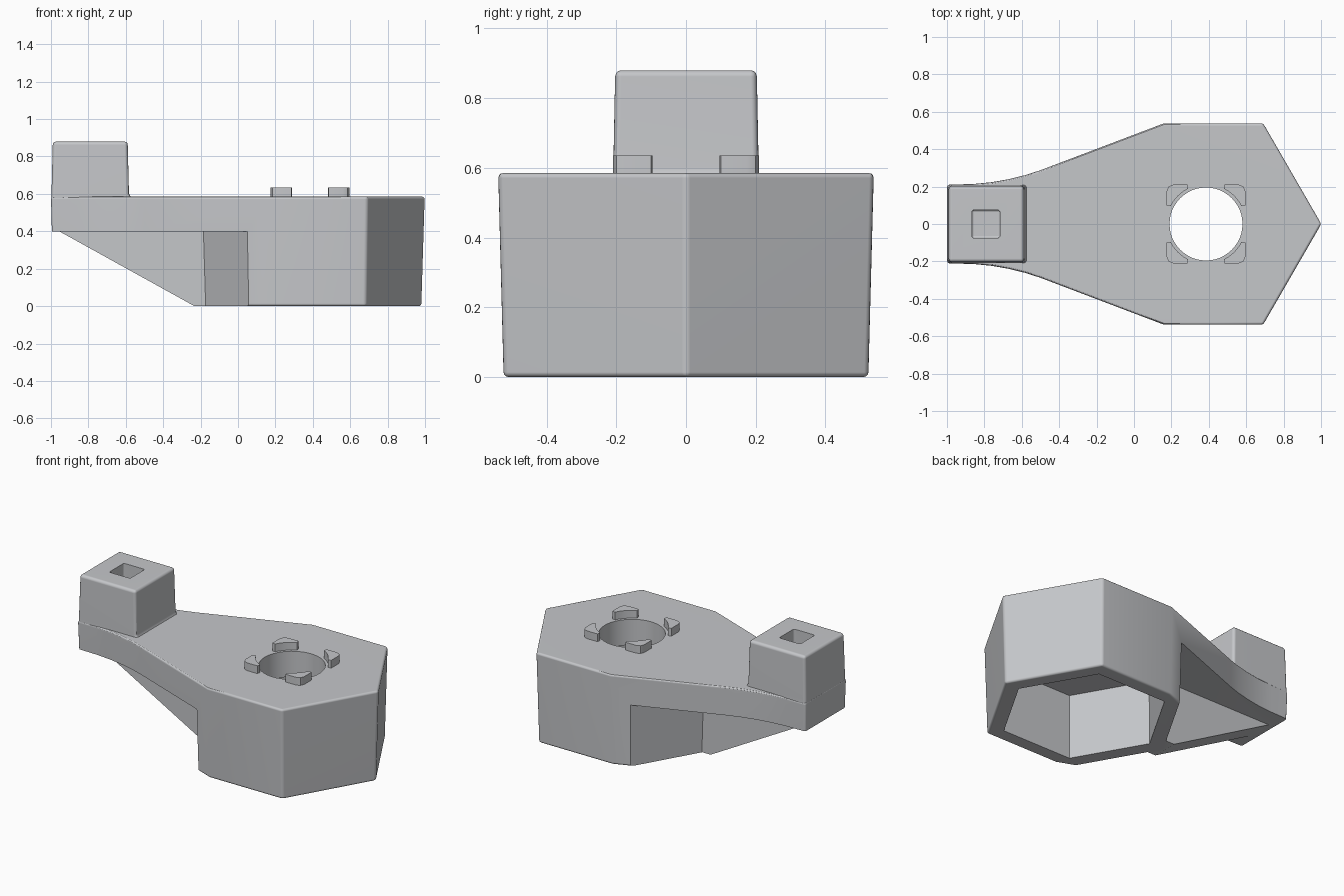
import bpy, bmesh, math

if "Cube" in bpy.data.objects:
    bpy.data.objects.remove(bpy.data.objects["Cube"])

CX = 0.38  # centre of the hexagonal cup

grey = bpy.data.materials.new("light grey")
grey.diffuse_color = (0.56, 0.57, 0.59, 1)
grey.use_nodes = True
grey.node_tree.nodes["Principled BSDF"].inputs["Base Color"].default_value = grey.diffuse_color


def loft(name, rings, bevel=0.0, plain_z=None, segments=3):
    """Closed solid through matching rings of points; edges lying at plain_z stay sharp."""
    bm = bmesh.new()
    loops = [[bm.verts.new(p) for p in ring] for ring in rings]
    n = len(loops[0])
    for a, b in zip(loops, loops[1:]):
        for i in range(n):
            j = (i + 1) % n
            bm.faces.new((a[i], a[j], b[j], b[i]))
    bm.faces.new(loops[0][::-1])
    bm.faces.new(loops[-1])
    bmesh.ops.recalc_face_normals(bm, faces=bm.faces[:])
    if bevel:
        edges = [e for e in bm.edges if e.calc_face_angle(0) > math.radians(30)
                 and not (plain_z is not None
                          and all(abs(v.co.z - plain_z) < 1e-4 for v in e.verts))]
        bmesh.ops.bevel(bm, geom=edges, offset=bevel, segments=segments,
                        profile=0.5, affect='EDGES', clamp_overlap=True)
    mesh = bpy.data.meshes.new(name)
    bm.to_mesh(mesh)
    bm.free()
    ob = bpy.data.objects.new(name, mesh)
    bpy.context.collection.objects.link(ob)
    mesh.materials.append(grey)
    return ob


def at(points, z):
    return [(x, y, z) for x, y in points]


def polygon(r, n, cx=CX):
    return [(cx + r * math.cos(math.tau * i / n), r * math.sin(math.tau * i / n))
            for i in range(n)]


def box(x0, x1, h):
    return [(x0, -h), (x1, -h), (x1, h), (x0, h)]


def combine(target, other, operation):
    mod = target.modifiers.new(operation, 'BOOLEAN')
    mod.operation, mod.object, mod.solver = operation, other, 'EXACT'
    bpy.context.view_layer.objects.active = target
    bpy.ops.object.modifier_apply(modifier=mod.name)
    bpy.data.objects.remove(other)


def smooth(ob):
    bpy.ops.object.select_all(action='DESELECT')
    ob.select_set(True)
    bpy.context.view_layer.objects.active = ob
    bpy.ops.object.shade_smooth_by_angle(angle=math.radians(30))
    mod = ob.modifiers.new("even_shading", 'WEIGHTED_NORMAL')
    mod.keep_sharp = True


# Full-height block: hexagon end flowing into a narrow curved neck
def outline(r, d):
    c = r * math.sqrt(3) / 2
    half = [(CX + r / 2, c), (0.16, c), (-0.50, 0.288 - d), (-0.58, 0.262 - d),
            (-0.67, 0.240 - d), (-0.76, 0.224 - d), (-0.86, 0.214 - d), (-1.0 + d, 0.211 - d)]
    return [(CX + r, 0)] + half + [(x, -y) for x, y in reversed(half)]


body = loft("bracket_body", [at(outline(0.604, 0.016), 0),
                             at(outline(0.622, 0.0), 0.585)], 0.014)


# Space under the arm, leaving the hexagonal cup standing
def behind_cup(r):
    wide = 0.8
    x = CX - r + wide / math.sqrt(3)
    return [(CX - r, 0), (x, wide), (-1.5, wide), (-1.5, -wide), (x, -wide)]


undercut = loft("undercut", [at(behind_cup(0.599), -0.1), at(behind_cup(0.614), 0.40)])
combine(body, undercut, 'DIFFERENCE')

# Triangular rib under the arm
side = [(-0.965, 0.405), (-0.235, 0.001), (0.0, 0.001), (0.0, 0.45)]
rib = loft("rib", [[(x, y, z) for x, z in side] for y in (-0.085, 0.085)])
combine(body, rib, 'UNION')

# Square post with a small flare at its foot
post = loft("post", [at(box(-0.9975, -0.574, 0.209), 0.50),
                     at(box(-0.9975, -0.574, 0.209), 0.586),
                     at(box(-0.9970, -0.583, 0.2085), 0.602),
                     at(box(-0.990, -0.590, 0.203), 0.88)], 0.018, 0.50)
combine(body, post, 'UNION')

# Openings: hexagonal cavity with a thick roof, round hole, square socket
cavity = loft("cavity", [at(polygon(0.50, 6), -0.1), at(polygon(0.495, 6), 0.42)])
combine(body, cavity, 'DIFFERENCE')
hole = loft("hole", [at(polygon(0.195, 48, 0.385), 0.3), at(polygon(0.195, 48, 0.385), 0.7)])
combine(body, hole, 'DIFFERENCE')
socket = loft("socket", [at(box(-0.867, -0.717, 0.075), 0.68),
                         at(box(-0.867, -0.717, 0.075), 1.0)], 0.012)
combine(body, socket, 'DIFFERENCE')
smooth(body)

# Four corner lugs around the hole
corner = [(0.21, 0.10), (0.21, 0.175), (0.20, 0.20), (0.175, 0.21), (0.10, 0.21)]
arc = [(0.212 * math.cos(math.radians(a)), 0.212 * math.sin(math.radians(a)))
       for a in range(63, 26, -6)]
for i in range(4):
    c, s = round(math.cos(i * math.pi / 2)), round(math.sin(i * math.pi / 2))
    pts = [(0.385 + x * c - y * s, x * s + y * c) for x, y in corner + arc]
    smooth(loft(f"lug_{i + 1}", [at(pts, 0.575), at(pts, 0.635)]))
